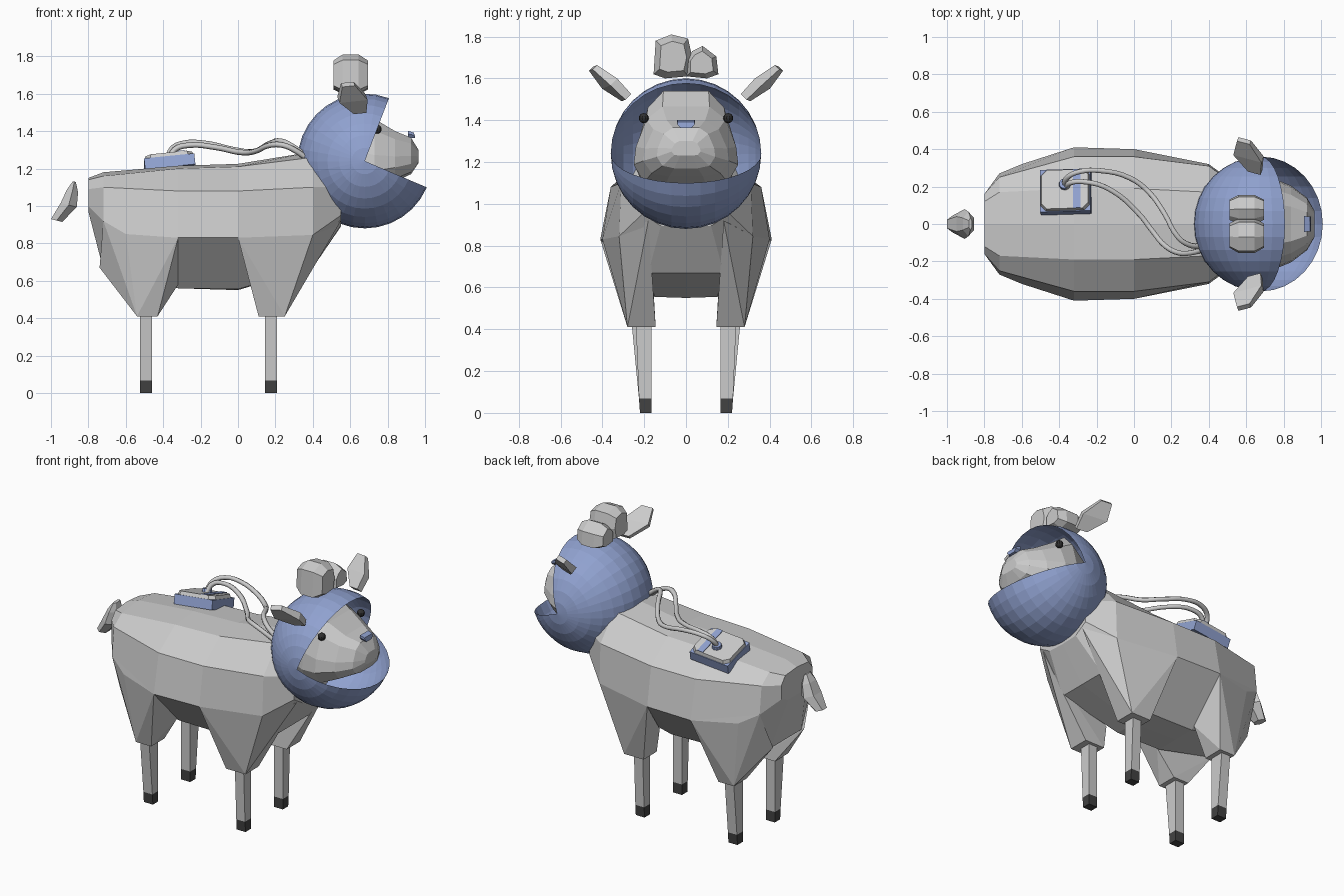
import bpy, bmesh, math
from mathutils import Vector, Matrix

if "Cube" in bpy.data.objects:
    bpy.data.objects.remove(bpy.data.objects["Cube"])


def material(name, rgb):
    m = bpy.data.materials.new(name)
    m.diffuse_color = (*rgb, 1)
    m.use_nodes = True
    m.node_tree.nodes["Principled BSDF"].inputs["Base Color"].default_value = m.diffuse_color
    return m


WOOL = material("wool grey", (0.60, 0.60, 0.60))
BLUE = material("helmet blue", (0.28, 0.36, 0.63))
DARK = material("hoof dark grey", (0.055, 0.055, 0.055))
BLACK = material("eye black", (0.03, 0.03, 0.03))


def finish(name, bm, mat):
    bmesh.ops.recalc_face_normals(bm, faces=bm.faces)
    me = bpy.data.meshes.new(name)
    bm.to_mesh(me)
    bm.free()
    me.materials.append(mat)
    ob = bpy.data.objects.new(name, me)
    bpy.context.collection.objects.link(ob)
    return ob


def loft(name, rings, mat):
    """Skin a list of equal-length closed rings and cap both ends."""
    bm = bmesh.new()
    vr = [[bm.verts.new(p) for p in r] for r in rings]
    n = len(vr[0])
    for a, b in zip(vr, vr[1:]):
        for i in range(n):
            j = (i + 1) % n
            bm.faces.new((a[i], a[j], b[j], b[i]))
    bm.faces.new(vr[0])
    bm.faces.new(vr[-1])
    return finish(name, bm, mat)


def hull(name, pts, mat):
    """Convex faceted lump around the points."""
    bm = bmesh.new()
    for p in pts:
        bm.verts.new(p)
    r = bmesh.ops.convex_hull(bm, input=bm.verts)
    bmesh.ops.delete(bm, geom=list({g for g in r["geom_interior"] + r["geom_unused"]
                                    if isinstance(g, bmesh.types.BMVert)}), context='VERTS')
    bmesh.ops.dissolve_limit(bm, angle_limit=0.05, verts=bm.verts, edges=bm.edges)
    return finish(name, bm, mat)


def box(name, size, mat, matrix):
    bm = bmesh.new()
    bmesh.ops.create_cube(bm, size=1)
    bm.transform(matrix @ Matrix.Diagonal((*size, 1)))
    return finish(name, bm, mat)


def mirrored(x, half):
    """Closed ring at x from a half profile running top to bottom on +y."""
    return [(x, y, z) for y, z in half] + [(x, -y, z) for y, z in reversed(half) if y > 0]


# Torso: ridge, back edge, shoulder, widest point, belly edge, belly centre
torso = [
    (-0.80, [(0, 1.15), (.12, 1.14), (.16, 1.09), (.16, 1.00), (.09, .97), (0, .97)]),
    (-0.72, [(0, 1.18), (.17, 1.16), (.25, 1.10), (.27, .92), (.16, .66), (0, .66)]),
    (-0.32, [(0, 1.215), (.19, 1.20), (.36, 1.08), (.41, .83), (.15, .56), (0, .56)]),
    (0.00, [(0, 1.225), (.19, 1.21), (.36, 1.08), (.40, .83), (.15, .555), (0, .55)]),
    (0.40, [(0, 1.29), (.17, 1.26), (.31, 1.10), (.32, .845), (.18, .67), (0, .67)]),
    (0.55, [(0, 1.28), (.10, 1.25), (.20, 1.10), (.21, .95), (.12, .895), (0, .89)]),
]
loft("torso", [mirrored(x, h) for x, h in torso], WOOL)

# Legs: wide woolly thighs, thin shanks and dark hooves
front_top = [(0, .40, .83), (.40, .32, .845), (.55, .18, .92), (.40, .18, .67), (.07, .17, .58)]
rear_top = [(-.32, .41, .83), (-.6, .32, .85), (-.72, .27, .92), (-.74, .16, .67), (-.32, .17, .58)]


def foot(x0, x1, y0, y1, z):
    return [(x0, y0, z), (x1, y0, z), (x1, y1, z), (x0, y1, z)]


def side(pts, s):
    return [(x, y * s, z) for x, y, z in pts]


for label, top, cuff, top_y, x0, x1 in (
        ("front", front_top, (.11, .25), .24, .145, .208),
        ("rear", rear_top, (-.54, -.43), .26, -.525, -.46)):
    for s, hand in ((1, "left"), (-1, "right")):
        hull(f"{label}_{hand}_thigh", side(top + foot(*cuff, .145, .28, .41), s), WOOL)
        mid = foot(x0, x1, .165, .225, .068)
        loft(f"{label}_{hand}_shank", [side(foot(x0, x1, .165, top_y, .43), s), side(mid, s)], WOOL)
        loft(f"{label}_{hand}_hoof", [side(mid, s), side(foot(x0, x1, .165, .22, 0), s)], DARK)

# Tail, floating just behind the rump: centre x, z, half depth, half width
rings = []
for x, z, d, w in ((-.875, 1.13, .008, .035), (-.885, 1.08, .03, .065),
                   (-.905, 1.005, .043, .08), (-.97, .922, .03, .045)):
    rings.append([(x + d * a, w * b, z - d * a * .25) for a, b in
                  ((1, .5), (1, -.5), (0, -1), (-1, -.5), (-1, .5), (0, 1))])
loft("tail", rings, WOOL)

# Head: x, bottom, top, half width
outline = [(0, 1), (.45, 1), (.76, .84), (.96, .5), (1, .28), (.8, .06), (.4, 0), (0, 0)]
head = [(.48, 1.08, 1.46, .17), (.63, 1.04, 1.54, .24), (.73, 1.08, 1.465, .25),
        (.84, 1.13, 1.40, .205), (.925, 1.17, 1.365, .14), (.965, 1.23, 1.30, .07)]
loft("head", [mirrored(x, [(a * w, b + t * (c - b)) for a, t in outline])
              for x, b, c, w in head], WOOL)

# Nose plate
loft("nose", [[(.91, -.028, 1.365), (.91, .028, 1.365), (.91, .042, 1.385),
               (.91, .042, 1.402), (.91, -.042, 1.402), (.91, -.042, 1.385)],
              [(.945, -.026, 1.362), (.945, .026, 1.362), (.945, .04, 1.378),
               (.94, .04, 1.392), (.94, -.04, 1.392), (.945, -.04, 1.378)]], BLUE)

# Eyes and ears
for s, hand in ((1, "left"), (-1, "right")):
    bm = bmesh.new()
    bmesh.ops.create_uvsphere(bm, u_segments=10, v_segments=8, radius=.024,
                              matrix=Matrix.Translation((.745, .202 * s, 1.41)))
    finish(f"{hand}_eye", bm, BLACK)
    w = Vector((.95, -.25, .1)).normalized()
    axis = Vector((-.06, .17, .15)).normalized()
    n = w.cross(axis).normalized()
    pts = []
    for c, hw, ht in (((.648, .285, 1.508), .035, .02), ((.612, .365, 1.575), .078, .024),
                      ((.588, .445, 1.65), .035, .015)):
        for a in (-1, 1):
            for b in (-1, 1):
                pts.append(Vector(c) + w * hw * a + n * ht * b)
    hull(f"{hand}_ear", [(p.x, p.y * s, p.z) for p in pts], WOOL)

# Wool tuft on top of the helmet: two lumps with tapered ends
lumps = [[(-.155, 1.62), (-.145, 1.78), (-.07, 1.81), (.01, 1.79), (.03, 1.70), (.01, 1.61), (-.1, 1.60)],
         [(.0, 1.61), (.0, 1.69), (.03, 1.73), (.08, 1.755), (.145, 1.705), (.155, 1.62), (.1, 1.60)]]
for i, prof in enumerate(lumps):
    cy = sum(p[0] for p in prof) / len(prof)
    cz = sum(p[1] for p in prof) / len(prof)
    hull(f"wool_tuft_{i + 1}",
         [(x, cy + (y - cy) * k, cz + (z - cz) * k) for y, z in prof
          for x, k in ((.51, .7), (.56, 1), (.645, 1), (.695, .7))], WOOL)

# Helmet: thin sphere shell, axis along y, with a quarter wedge left open at the front
C, R, SEG, RINGS = Vector((.678, 0, 1.24)), .36, 24, 16
bm = bmesh.new()
prof = [bm.verts.new(C + Vector((R * math.sin(t) * math.cos(math.radians(69)), R * math.cos(t),
                                 R * math.sin(t) * math.sin(math.radians(69)))))
        for t in (math.pi * i / RINGS for i in range(RINGS + 1))]
edges = [bm.edges.new(e) for e in zip(prof, prof[1:])]
bmesh.ops.spin(bm, geom=prof + edges, cent=C, axis=(0, -1, 0), angle=math.radians(268), steps=SEG)
bmesh.ops.remove_doubles(bm, verts=bm.verts, dist=1e-4)
# keep the opening at the front whichever way the spin went
if min(v.co.x for v in bm.verts) > C.x - R * .9:
    bm.transform(Matrix.Translation(C) @ Matrix.Rotation(math.radians(92), 4, 'Y')
                 @ Matrix.Translation(-C))
finish("helmet", bm, BLUE)

# Back pack: blue base, grey chamfered lid, blue stripe and hose socket
tilt = (Matrix.Translation((-.365, .172, 1.205)) @ Matrix.Rotation(math.radians(-17), 4, 'X')
        @ Matrix.Rotation(math.radians(-6), 4, 'Y'))
box("pack_base", (.27, .235, .06), BLUE, tilt)
lid = []
for z, a, b in ((.03, .132, .114), (.052, .126, .108)):
    c = .03
    lid.append([tilt @ Vector((x, y, z)) for x, y in
                ((a, b - c), (a - c, b), (c - a, b), (-a, b - c),
                 (-a, c - b), (c - a, -b), (a - c, -b), (a, c - b))])
loft("pack_lid", lid, WOOL)
box("pack_stripe", (.04, .216, .008), BLUE, tilt @ Matrix.Translation((.065, 0, .052)))
bm = bmesh.new()
bmesh.ops.create_cone(bm, cap_ends=True, segments=10, radius1=.032, radius2=.028, depth=.025,
                      matrix=tilt @ Matrix.Translation((0, .025, .06)))
finish("hose_socket", bm, BLUE)

# Two hoses from the pack to the back of the helmet
hoses = [[(-.375, .20, 1.24), (-.355, .25, 1.305), (-.29, .28, 1.335), (-.18, .285, 1.335), (-.02, .245, 1.30),
          (.08, .17, 1.29), (.16, .06, 1.33), (.235, -.07, 1.345), (.29, -.11, 1.32), (.36, -.12, 1.27)],
         [(-.365, .19, 1.24), (-.34, .22, 1.30), (-.26, .225, 1.325), (-.13, .185, 1.315), (.03, .05, 1.285),
          (.10, -.04, 1.295), (.17, -.12, 1.325), (.24, -.155, 1.325), (.30, -.155, 1.30), (.36, -.14, 1.26)]]
for i, path in enumerate(hoses):
    cu = bpy.data.curves.new("hose_path", 'CURVE')
    cu.dimensions = '3D'
    cu.bevel_depth, cu.bevel_resolution, cu.resolution_u = .015, 1, 4
    sp = cu.splines.new('BEZIER')
    sp.bezier_points.add(len(path) - 1)
    for bp, p in zip(sp.bezier_points, path):
        bp.co = p
        bp.handle_left_type = bp.handle_right_type = 'AUTO'
    tmp = bpy.data.objects.new("hose_path", cu)
    bpy.context.collection.objects.link(tmp)
    bpy.context.view_layer.update()
    me = bpy.data.meshes.new_from_object(tmp.evaluated_get(bpy.context.evaluated_depsgraph_get()))
    bpy.data.objects.remove(tmp)
    me.materials.clear()
    me.materials.append(WOOL)
    ob = bpy.data.objects.new(f"hose_{i + 1}", me)
    bpy.context.collection.objects.link(ob)
